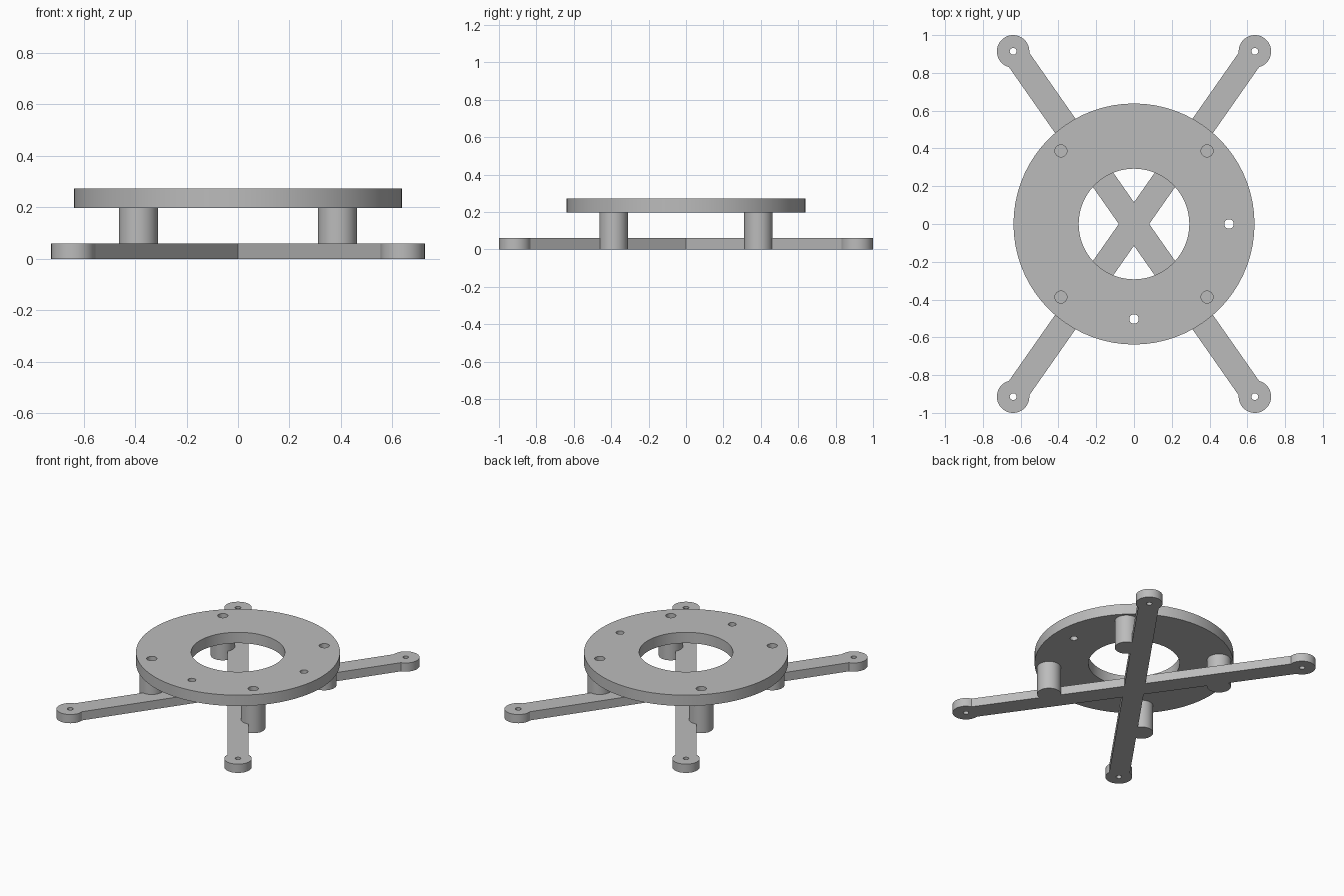
import bpy, bmesh, math

if "Cube" in bpy.data.objects:
    bpy.data.objects.remove(bpy.data.objects["Cube"], do_unlink=True)

# Single matte grey for the whole bracket
grey = bpy.data.materials.new("plain grey")
grey.use_nodes = True
color = (0.5, 0.5, 0.5, 1)
grey.diffuse_color = color
grey.node_tree.nodes["Principled BSDF"].inputs["Base Color"].default_value = color

PAD_X, PAD_Y, PAD_R = 0.64, 0.914, 0.086
HALF_W = 0.066
POST, POST_R = 0.387, 0.076
ARM_TOP, RING_LOW, RING_TOP = 0.06, 0.198, 0.273
CORNERS = [(1, 1), (-1, 1), (-1, -1), (1, -1)]


def arc(cx, cy, r, start=0, sweep=math.tau, n=32):
    """Points along an arc; a full circle does not repeat its first point."""
    steps = n if sweep == math.tau else n - 1
    return [(cx + r * math.cos(start + sweep * i / steps),
             cy + r * math.sin(start + sweep * i / steps)) for i in range(n)]


def plate(name, loops, low, high):
    """Extrude a flat outline with holes into a solid plate."""
    bm = bmesh.new()
    edges = []
    for loop in loops:
        vs = [bm.verts.new((x, y, low)) for x, y in loop]
        edges += [bm.edges.new((v, vs[i - 1])) for i, v in enumerate(vs)]
    bmesh.ops.triangle_fill(bm, edges=edges, use_beauty=True, use_dissolve=False)
    new = bmesh.ops.extrude_face_region(bm, geom=bm.faces[:])["geom"]
    bmesh.ops.translate(bm, vec=(0, 0, high - low),
                        verts=[g for g in new if isinstance(g, bmesh.types.BMVert)])
    bmesh.ops.recalc_face_normals(bm, faces=bm.faces[:])
    mesh = bpy.data.meshes.new(name)
    bm.to_mesh(mesh)
    bm.free()
    mesh.materials.append(grey)
    obj = bpy.data.objects.new(name, mesh)
    bpy.context.collection.objects.link(obj)
    bpy.ops.object.select_all(action="DESELECT")
    obj.select_set(True)
    bpy.context.view_layer.objects.active = obj
    bpy.ops.object.shade_smooth_by_angle(angle=math.radians(30))
    return obj


# Crossed arms with round end pads, one continuous outline
outline = []
reach = math.pi - math.asin(HALF_W / PAD_R)
angles = [math.atan2(sy * PAD_Y, sx * PAD_X) % math.tau for sx, sy in CORNERS]
for i, (sx, sy) in enumerate(CORNERS):
    a = angles[i]
    outline += arc(sx * PAD_X, sy * PAD_Y, PAD_R, a - reach, 2 * reach, 36)
    half = ((angles[(i + 1) % 4] - a) % math.tau) / 2
    inner = HALF_W / math.sin(half)
    outline.append((inner * math.cos(a + half), inner * math.sin(a + half)))
pad_holes = [arc(sx * PAD_X, sy * PAD_Y, 0.018, n=20) for sx, sy in CORNERS]
plate("cross_arms", [outline] + pad_holes, 0, ARM_TOP)

# Ring plate with centre opening, four screw holes and two small through holes
screw_holes = [arc(sx * POST, sy * POST, 0.032, n=24) for sx, sy in CORNERS]
small_holes = [arc(0.503, 0, 0.025, n=20), arc(0, -0.503, 0.025, n=20)]
plate("ring_plate", [arc(0, 0, 0.638, n=72), arc(0, 0, 0.293, n=56)]
      + screw_holes + small_holes, RING_LOW, RING_TOP)

# Standoff posts beside the arms
for (sx, sy), name in zip(CORNERS, ("back_left", "back_right", "front_right", "front_left")):
    plate(name + "_post", [arc(sx * POST, sy * POST, POST_R)], 0, RING_LOW)
